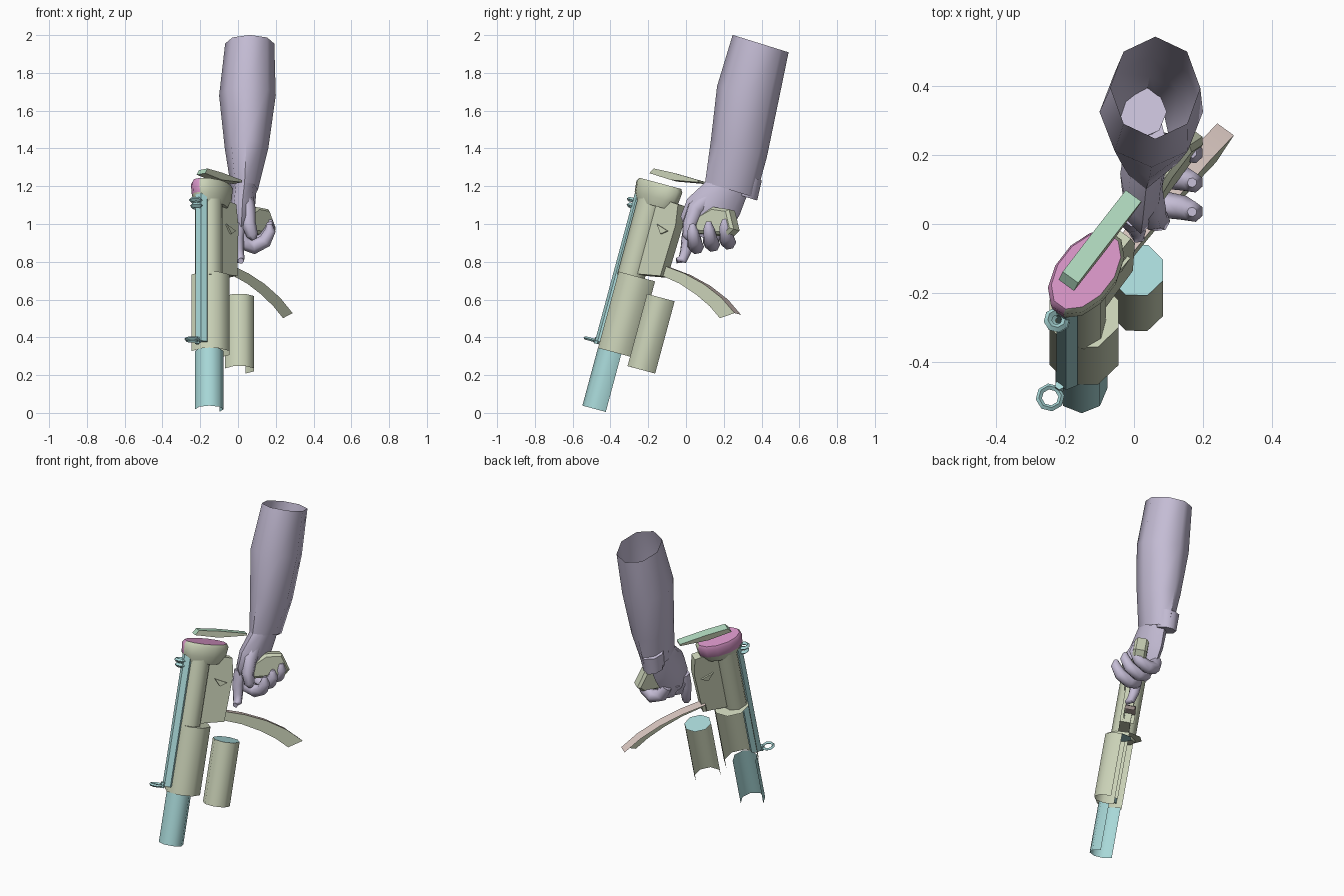
import bpy, bmesh, math
from mathutils import Vector, Matrix

if "Cube" in bpy.data.objects:
    bpy.data.objects.remove(bpy.data.objects["Cube"])


def material(name, *rgb):
    m = bpy.data.materials.new(name)
    m.use_nodes = True
    m.diffuse_color = (*rgb, 1)
    m.node_tree.nodes["Principled BSDF"].inputs["Base Color"].default_value = (*rgb, 1)
    return m


LAVENDER = material("lavender skin", .56, .51, .67)
OLIVE = material("pale olive", .60, .65, .48)
TEAL = material("pale teal", .40, .70, .70)
PINK = material("pink", .66, .29, .55)
CLAY = material("pale clay", .67, .55, .51)
MINT = material("mint green", .42, .67, .50)

# Gun frame: local x = side, y = grip direction, z = along the barrel
DOWN = Vector((.6, .773, -.208))
AXIS = Vector((0, .26, .966))
SIDE = DOWN.cross(AXIS)
GUN = Matrix.Translation((-.155, -.48, .02)) @ Matrix((SIDE, DOWN, AXIS)).transposed().to_4x4()


def finish(bm, name, mats, rule=None, matrix=None, smooth=50):
    bm.normal_update()
    if rule:
        for f in bm.faces:
            f.material_index = rule(f.normal)
    me = bpy.data.meshes.new(name)
    bm.to_mesh(me)
    bm.free()
    if matrix:
        me.transform(matrix)
    for m in mats:
        me.materials.append(m)
    ob = bpy.data.objects.new(name, me)
    bpy.context.collection.objects.link(ob)
    bpy.ops.object.select_all(action='DESELECT')
    ob.select_set(True)
    bpy.context.view_layer.objects.active = ob
    bpy.ops.object.shade_smooth_by_angle(angle=math.radians(smooth))
    return ob


def loft(rings, caps=(True, True), closed=True):
    bm = bmesh.new()
    rows = [[bm.verts.new(p) for p in ring] for ring in rings]
    n = len(rows[0])
    for a, b in zip(rows, rows[1:]):
        for i in range(n if closed else n - 1):
            j = (i + 1) % n
            bm.faces.new((a[i], a[j], b[j], b[i]))
    if caps[0]:
        bm.faces.new(rows[0][::-1])
    if caps[1]:
        bm.faces.new(rows[-1])
    return bm


def arc(radius, z, sides, start, count, x=0, y=0, squash=1):
    angles = [math.radians(start + 360 / sides * i) for i in range(count)]
    return [Vector((x + radius * squash * math.cos(t), y + radius * math.sin(t), z)) for t in angles]


def cylinder(name, mat, radius, z0, z1, x=0, y=0, sides=8):
    rings = [arc(radius, z, sides, 0, sides, x, y) for z in (z0, z1)]
    return finish(loft(rings), name, [mat], matrix=GUN)


def shell(name, mat, radius, z0, z1, start, faces, x=0, y=0):
    rings = [arc(radius, z, 8, start, faces + 1, x, y) for z in (z0, z1)]
    return finish(loft(rings, (False, False), False), name, [mat], matrix=GUN)


def lid(name, mat, radius, z, start, x=0, y=0):
    bm = bmesh.new()
    bm.faces.new([bm.verts.new(p) for p in arc(radius, z, 8, start, 8, x, y)])
    return finish(bm, name, [mat], matrix=GUN)


def slab(name, mats, outline, half, rule=None, bevel=0, shift=0, drop=None):
    """Outline in the gun's side plane, extruded sideways; drop leaves faces open."""
    rings = [[Vector((x + shift, q, r)) for q, r in outline] for x in (-half, half)]
    bm = loft(rings)
    if bevel:
        bmesh.ops.bevel(bm, geom=[e for e in bm.edges if abs(e.verts[0].co.x - e.verts[1].co.x) < .001],
                        offset=bevel, segments=1, affect='EDGES')
    bmesh.ops.recalc_face_normals(bm, faces=bm.faces)
    if drop:
        bmesh.ops.delete(bm, geom=[f for f in bm.faces if drop(f.normal)], context='FACES')
    return finish(bm, name, mats, rule, GUN, 30)


def tube(name, mat, path, radii, sides=7):
    pts = [Vector(p) for p in path]
    rings = []
    for i, p in enumerate(pts):
        t = (pts[min(i + 1, len(pts) - 1)] - pts[max(i - 1, 0)]).normalized()
        a = t.cross(Vector((0, 1, .2))).normalized()
        b = t.cross(a)
        rings.append([p + radii[i] * (a * math.cos(k) + b * math.sin(k))
                      for k in (2 * math.pi * s / sides for s in range(sides))])
    return finish(loft(rings), name, [mat], smooth=60)


def limb(name, rings, caps):
    """Loft of tilted oval rings: centre, half width, half depth."""
    tilt = Vector((0, .955, -.297))
    loops = []
    for c, rx, rv in rings:
        loops.append([Vector(c) + Vector((rx, 0, 0)) * math.cos(k) + tilt * rv * math.sin(k)
                      for k in (math.pi / 4 * s for s in range(8))])
    return finish(loft(loops, caps), name, [LAVENDER], smooth=60)


def ring(name, x, y, z, major, minor):
    loops = []
    for i in range(9):
        t = i * math.pi / 4
        loops.append([Vector((x + (major + minor * math.cos(k)) * math.cos(t),
                              y + (major + minor * math.cos(k)) * math.sin(t),
                              z + minor * math.sin(k))) for k in (0, 1.57, 3.14, 4.71)])
    return finish(loft(loops, (False, False)), name, [TEAL], matrix=GUN)


# Barrel, shroud and front cylinder: shells open on the far side
shell("barrel", TEAL, .075, 0, .32, 217, 5, 0, .005)
shell("barrel_shroud", OLIVE, .108, .316, .735, 239, 5, -.01, .03)
lid("shroud_top", OLIVE, .108, .735, 194, -.01, .03)
shell("foregrip", OLIVE, .082, .264, .66, 239, 5, .022, .243)
lid("foregrip_top", TEAL, .082, .66, 194, .022, .243)

# Receiver
cylinder("receiver_tube", OLIVE, .074, .72, 1.19)
cylinder("top_rail", TEAL, .036, .35, 1.17, x=.006, y=-.07, sides=6)
slab("receiver_plate", [OLIVE], [(0, .74), (.21, .77), (.22, 1.05), (.2, 1.16), (0, 1.17)], .032)
for side in (-1, 1):
    slab("side_latch", [OLIVE], [(.105, 1.03), (.145, .985), (.185, 1.01)], .006, shift=.036 * side)

# End cap: long oval, pink on top and on the far side
cap = [arc(r, z, 12, 15, 12, y=.027, squash=.6) for r, z in ((.11, 1.12), (.138, 1.165), (.145, 1.225), (.132, 1.243))]
finish(loft(cap), "end_cap", [OLIVE, PINK],
       lambda n: 1 if n.z > -.2 and (n.x < .3 and n.y < .8 or n.z > .9) else 0, GUN, 50)

# Folded stock, magazine and grip
slab("folded_stock", [OLIVE, MINT], [(-.05, 1.28), (.1, 1.275), (.275, 1.3), (.275, 1.312), (.1, 1.315), (-.03, 1.31)],
     .028, lambda n: 1 if n.z > .6 or n.y < -.5 else 0, shift=-.014)
slab("magazine", [OLIVE, CLAY],
     [(.19, .775), (.33, .757), (.45, .725), (.56, .683), (.645, .636),
      (.73, .682), (.62, .742), (.485, .788), (.34, .816), (.19, .828)],
     .03, lambda n: 1 if n.z > .5 else 0, shift=-.022, drop=lambda n: n.x < -.5 or n.z < -.5)
slab("pistol_grip", [OLIVE], [(.33, 1.035), (.55, 1.07), (.58, 1.11), (.515, 1.205), (.41, 1.195), (.33, 1.13)],
     .042, bevel=.015, shift=-.02)

# Sights
ring("front_sight", 0, -.147, .35, .033, .009)
cylinder("front_sight_post", TEAL, .014, .335, .37, x=.003, y=-.105, sides=6)
ring("rear_sight", .0, -.115, 1.12, .026, .012)
ring("rear_sight_base", .0, -.108, 1.09, .022, .014)

# Forearm, open at the top
limb("forearm", [((.035, .235, 1.18), .07, .14), ((.045, .28, 1.4), .115, .155),
                 ((.05, .325, 1.68), .15, .168), ((.062, .395, 1.955), .13, .155)], (False, False))
limb("wrist_flap", [((.015, .31, 1.145), .06, .07), ((.02, .325, 1.255), .075, .08)], (True, True))
limb("palm", [((.015, .085, .93), .035, .085), ((.02, .1, 1.0), .055, .135),
              ((.025, .145, 1.09), .065, .145), ((.035, .215, 1.19), .064, .115)], (True, True))

# Fingers curl under the grip, the first one rests near the trigger
for i, name in enumerate(("middle", "ring", "little")):
    y, z = .035 + .085 * i, .012 * i
    tube(name + "_finger", LAVENDER,
         [(.0, y, .96 + z), (.03, y + .01, .9 + z), (.085, y + .02, .88 + z), (.145, y + .01, .91 + z),
          (.172, y, .965 + z), (.168, y, 1.0 + z)], [.035, .042, .041, .037, .03, .014])
tube("index_finger", LAVENDER, [(.0, .03, 1.0), (-.005, .01, .92), (.0, .0, .86), (.01, -.02, .81), (.015, -.05, .805)],
     [.04, .036, .031, .026, .016])
tube("thumb", LAVENDER, [(.03, .13, 1.15), (.045, .05, 1.08), (.055, .02, 1.0), (.075, .01, .94), (.085, .015, .92)],
     [.05, .048, .04, .032, .015])
